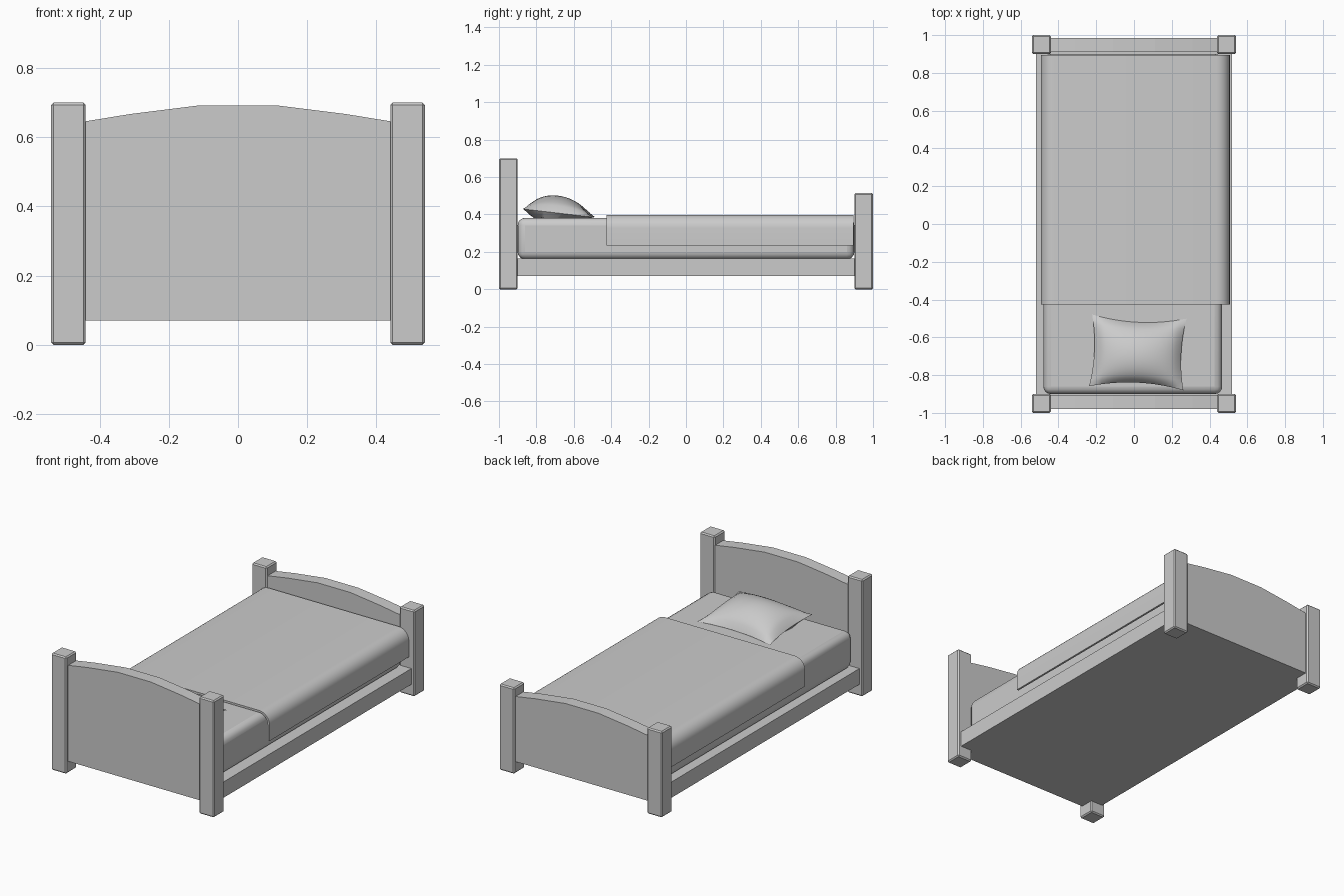
import bpy, bmesh, math
from mathutils import Matrix, Vector

if "Cube" in bpy.data.objects:
    bpy.data.objects.remove(bpy.data.objects["Cube"])


def make_object(name, bm, bevel=0, segments=1, smooth=False):
    bmesh.ops.recalc_face_normals(bm, faces=bm.faces)
    mesh = bpy.data.meshes.new(name)
    bm.to_mesh(mesh)
    bm.free()
    ob = bpy.data.objects.new(name, mesh)
    bpy.context.collection.objects.link(ob)
    if bevel:
        mod = ob.modifiers.new("Bevel", 'BEVEL')
        mod.width, mod.segments = bevel, segments
    if smooth:
        bpy.ops.object.select_all(action='DESELECT')
        ob.select_set(True)
        bpy.context.view_layer.objects.active = ob
        bpy.ops.object.shade_smooth_by_angle(angle=math.radians(40))
    return ob


def box(name, lo, hi, **kw):
    bm = bmesh.new()
    lo, hi = Vector(lo), Vector(hi)
    bmesh.ops.create_cube(bm, size=1, matrix=Matrix.Translation((lo + hi) / 2) @ Matrix.Diagonal((*(hi - lo), 1)))
    return make_object(name, bm, **kw)


def extrude_xz(name, outline, y0, y1, **kw):
    """Solid from an outline in the x-z plane, extruded along y."""
    bm = bmesh.new()
    face = bm.faces.new([bm.verts.new((x, y0, z)) for x, z in outline])
    new = bmesh.ops.extrude_face_region(bm, geom=[face])["geom"]
    bmesh.ops.translate(bm, vec=(0, y1 - y0, 0), verts=[g for g in new if isinstance(g, bmesh.types.BMVert)])
    return make_object(name, bm, **kw)


# Head and foot ends: two posts and an arched panel each
for end, y0, y1, p0, p1, top in (("head", -1, -0.9, -0.98, -0.905, 0.70),
                                 ("foot", 0.9, 1, 0.91, 0.985, 0.515)):
    for side, x in (("left", -0.54), ("right", 0.44)):
        box(f"{end}_post_{side}", (x, y0, 0), (x + 0.1, y1, top), bevel=0.007)
    half = [(0.445, 0.07), (0.445, top - 0.055), (0.31, top - 0.033), (0.11, top - 0.008)]
    extrude_xz(f"{end}board", half + [(-x, z) for x, z in reversed(half)], p0, p1)

# Bed base
box("bed_base", (-0.52, -0.93, 0.07), (0.52, 0.93, 0.165))

# Mattress
box("mattress", (-0.48, -0.9, 0.16), (0.467, 0.9, 0.382), bevel=0.04, segments=4, smooth=True)


# Blanket: thin U-shaped sheet draped over the mattress
def drape(x0, x1, z0, z1, r, n=8):
    pts = [(x0, z0)]
    for cx, start in ((x0 + r, math.pi), (x1 - r, math.pi / 2)):
        for i in range(n + 1):
            a = start - i / n * math.pi / 2
            pts.append((cx + r * math.cos(a), z1 - r + r * math.sin(a)))
    return pts + [(x1, z0)]


outer = drape(-0.493, 0.507, 0.233, 0.398, 0.07)
inner = drape(-0.481, 0.495, 0.233, 0.386, 0.058)
extrude_xz("blanket", outer + inner[::-1], -0.425, 0.895, smooth=True)

# Pillow: two puffed grids joined along a pinched seam
N = 16
bm = bmesh.new()
turn = Matrix.Rotation(math.radians(-2.5), 3, 'Z')
for sign in (1, -1):
    rows = []
    for j in range(N + 1):
        row = []
        for i in range(N + 1):
            u, v = 2 * i / N - 1, 2 * j / N - 1
            x = 0.25 * u * (1 - 0.08 * (1 - v * v))
            y = 0.19 * v * (1 - 0.16 * (1 - u * u))
            puff = (max(0, (1 - u * u) * (1 - v * v))) ** 0.6
            z = 0.408 - 0.022 * v + sign * 0.092 * puff
            p = turn @ Vector((x, y, 0)) + Vector((0.02, -0.68, max(z, 0.38)))
            row.append(bm.verts.new(p))
        rows.append(row)
    for j in range(N):
        for i in range(N):
            bm.faces.new((rows[j][i], rows[j][i + 1], rows[j + 1][i + 1], rows[j + 1][i]))
bmesh.ops.remove_doubles(bm, verts=bm.verts, dist=0.0001)
make_object("pillow", bm, smooth=True)
